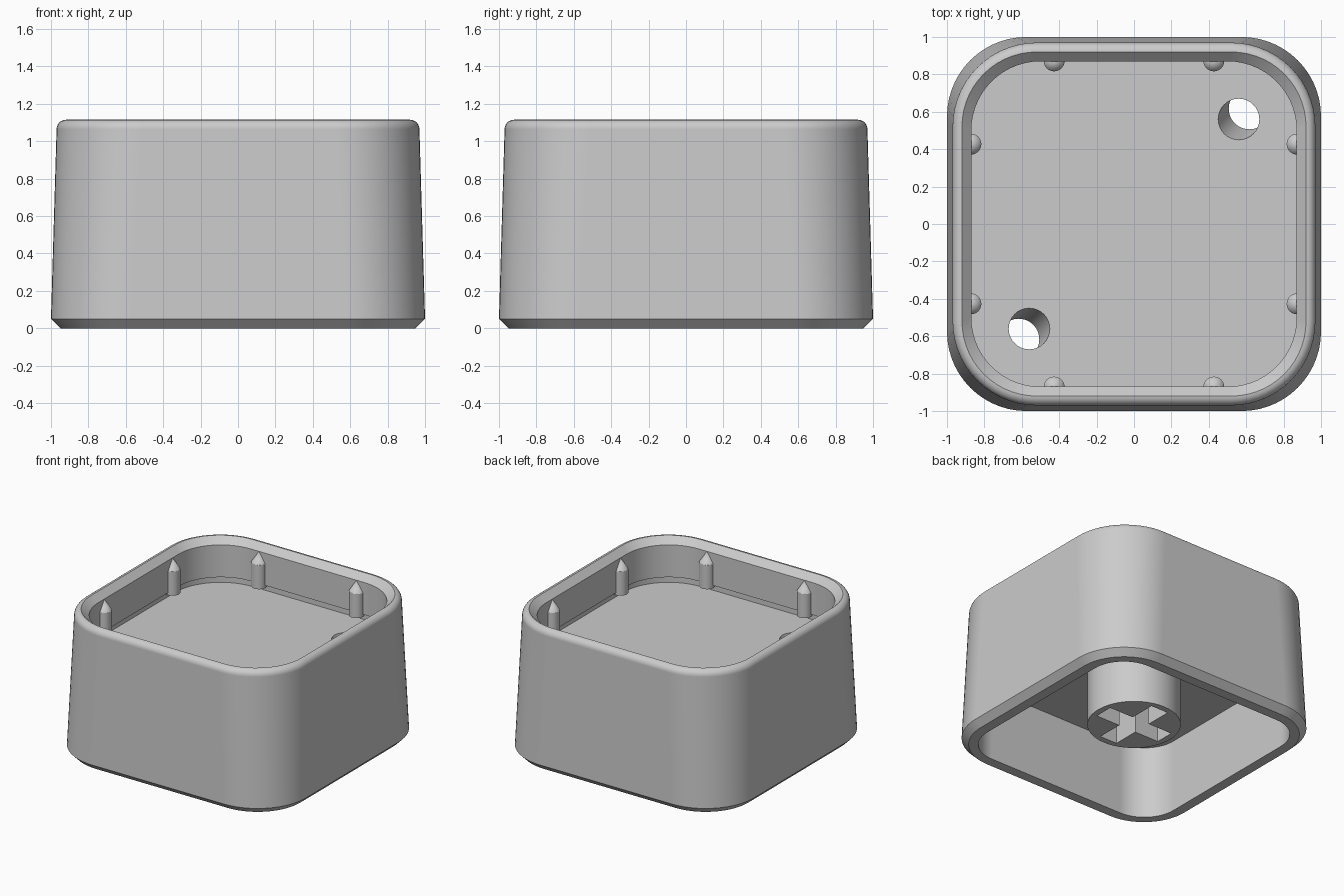
import bpy, bmesh, math
from mathutils import Matrix

default = bpy.data.objects.get("Cube")
if default:
    bpy.data.objects.remove(default, do_unlink=True)

grey = bpy.data.materials.new("light grey plastic")
grey.use_nodes = True
grey.diffuse_color = (0.6, 0.6, 0.6, 1)
grey.node_tree.nodes["Principled BSDF"].inputs["Base Color"].default_value = (0.6, 0.6, 0.6, 1)

FLOOR, CEILING, STEM_BOTTOM = 0.755, 0.573, 0.122
LIP_BOTTOM = 0.81
CORNER_STEPS = 14


def make_object(name, bm):
    bmesh.ops.recalc_face_normals(bm, faces=bm.faces)
    mesh = bpy.data.meshes.new(name)
    bm.to_mesh(mesh)
    bm.free()
    mesh.materials.append(grey)
    obj = bpy.data.objects.new(name, mesh)
    bpy.context.collection.objects.link(obj)
    return obj


def activate(obj):
    bpy.ops.object.select_all(action='DESELECT')
    obj.select_set(True)
    bpy.context.view_layer.objects.active = obj


def smooth(obj):
    """Smooth shading that keeps sharp edges and leaves large faces flat."""
    activate(obj)
    bpy.ops.object.shade_smooth_by_angle(angle=math.radians(30))
    mod = obj.modifiers.new("flat large faces", 'WEIGHTED_NORMAL')
    mod.keep_sharp = True
    mod.weight = 100


def cut(obj, cutter):
    mod = obj.modifiers.new("cut", 'BOOLEAN')
    mod.operation = 'DIFFERENCE'
    mod.solver = 'EXACT'
    mod.object = cutter
    activate(obj)
    bpy.ops.object.modifier_apply(modifier=mod.name)
    bpy.data.objects.remove(cutter, do_unlink=True)


def add_cylinder(bm, r1, r2, z0, z1, x=0, y=0, sides=32):
    place = Matrix.Translation((x, y, (z0 + z1) / 2))
    return bmesh.ops.create_cone(bm, cap_ends=True, segments=sides, radius1=r1,
                                 radius2=r2, depth=z1 - z0, matrix=place)["verts"]


def rounded_ring(bm, half, radius, z):
    """Ring of vertices along a rounded square."""
    ring = []
    for corner in range(4):
        mid = math.pi / 4 + corner * math.pi / 2
        cx = math.copysign(half - radius, math.cos(mid))
        cy = math.copysign(half - radius, math.sin(mid))
        for i in range(CORNER_STEPS + 1):
            a = (corner + i / CORNER_STEPS) * math.pi / 2
            ring.append(bm.verts.new((cx + radius * math.cos(a), cy + radius * math.sin(a), z)))
    return ring


# Shell: (half width, corner radius, height) from the lower ceiling, around the rim, to the upper floor
profile = [(0.87, 0.27, CEILING), (0.87, 0.27, 0), (0.95, 0.375, 0), (1.0, 0.425, 0.05)]
for i in range(7):
    a = i / 6 * math.pi / 2
    profile.append((0.92 + 0.05 * math.cos(a), 0.4 + 0.05 * math.cos(a), 1.065 + 0.05 * math.sin(a)))
# Chamfer, inner wall and shallow undercut above the floor
profile += [(0.87, 0.37, 1.065), (0.87, 0.37, LIP_BOTTOM), (0.9, 0.4, LIP_BOTTOM), (0.9, 0.4, FLOOR)]

bm = bmesh.new()
rings = [rounded_ring(bm, *p) for p in profile]
for low, high in zip(rings, rings[1:]):
    for i in range(len(low)):
        j = (i + 1) % len(low)
        bm.faces.new((low[i], low[j], high[j], high[i]))
bm.faces.new(rings[0])
bm.faces.new(rings[-1])
shell = make_object("shell", bm)

# Two slanted holes through the floor, in opposite corners
for side in (1, -1):
    bm = bmesh.new()
    for v in add_cylinder(bm, 0.11, 0.11, CEILING - 0.1, FLOOR + 0.1):
        lean = (FLOOR - v.co.z) * 0.31
        v.co.x += side * (0.56 + lean)
        v.co.y += side * (0.56 + lean)
    cut(shell, make_object("hole_cutter", bm))
smooth(shell)

# Pointed half-round pins, two on each inner wall
bm = bmesh.new()
for quarter in range(4):
    turn = Matrix.Rotation(quarter * math.pi / 2, 4, 'Z')
    for x in (-0.427, 0.427):
        verts = add_cylinder(bm, 0.056, 0.056, 0.79, 0.98, x, 0.872, 24)
        verts += add_cylinder(bm, 0.056, 0, 0.98, 1.065, x, 0.872, 24)
        bmesh.ops.transform(bm, matrix=turn, verts=verts)
smooth(make_object("wall_pins", bm))

# Hollow stem with a cross-shaped socket
bm = bmesh.new()
add_cylinder(bm, 0.335, 0.335, STEM_BOTTOM, CEILING + 0.02, sides=48)
stem = make_object("stem", bm)
for sx, sy in ((0.57, 0.15), (0.15, 0.57)):
    bm = bmesh.new()
    depth = CEILING - STEM_BOTTOM + 0.1
    bmesh.ops.create_cube(bm, size=1, matrix=Matrix.Translation((0, 0, CEILING - depth / 2))
                          @ Matrix.Diagonal((sx, sy, depth, 1)))
    cut(stem, make_object("socket_cutter", bm))
smooth(stem)
